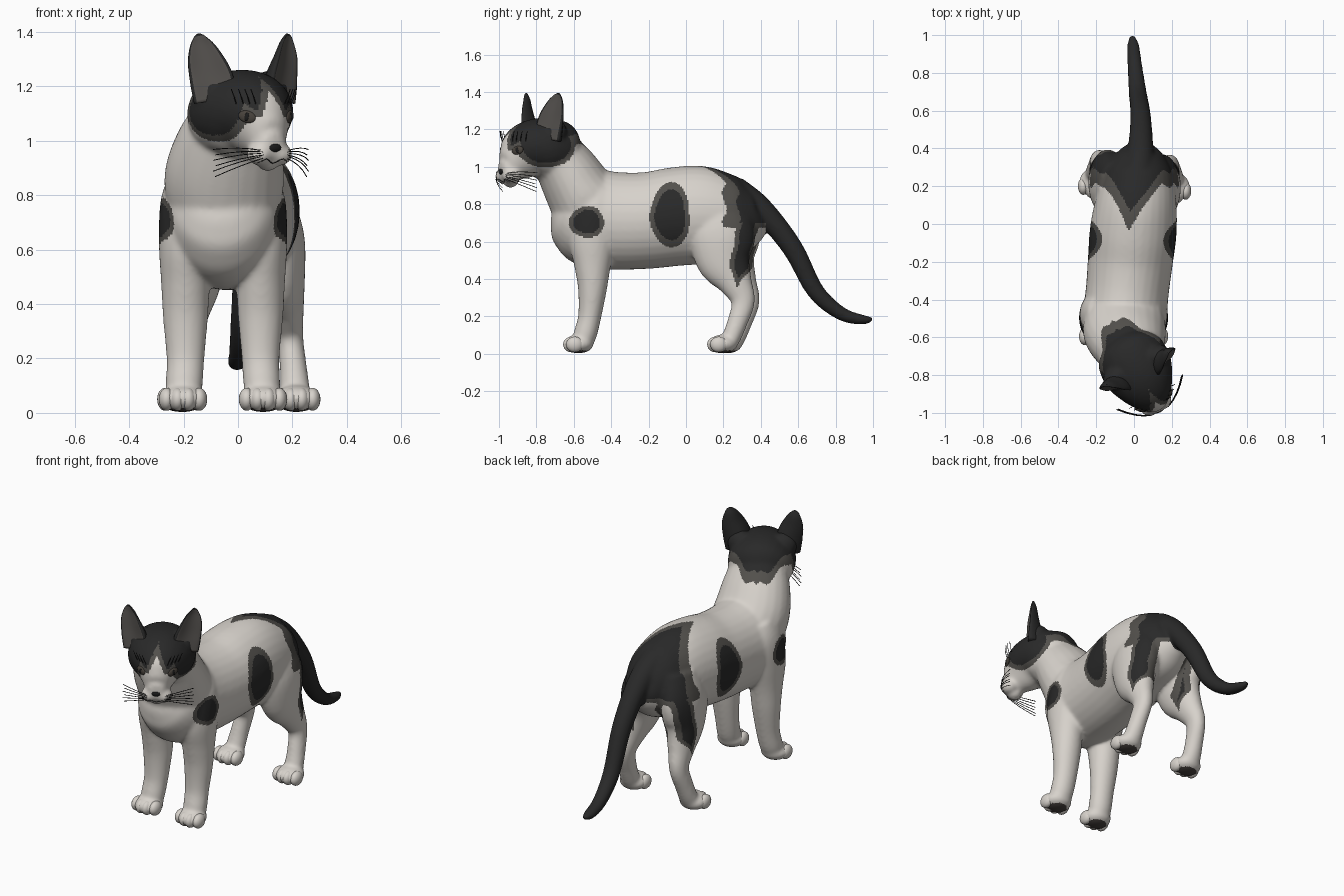
import bpy, bmesh, math
from mathutils import Vector, Matrix

old = bpy.data.objects.get("Cube")
if old:
    bpy.data.objects.remove(old, do_unlink=True)


def material(name, rgb):
    m = bpy.data.materials.new(name)
    m.use_nodes = True
    m.diffuse_color = (*rgb, 1)
    bsdf = m.node_tree.nodes["Principled BSDF"]
    bsdf.inputs["Base Color"].default_value = (*rgb, 1)
    bsdf.inputs["Roughness"].default_value = 0.8
    return m


WHITE = material("white fur", (0.68, 0.645, 0.6))
DARK = material("black fur", (0.022, 0.022, 0.022))
GREY = material("grey fur", (0.085, 0.08, 0.072))
INNER = material("inner ear", (0.09, 0.083, 0.077))
PAD = material("paw pad", (0.06, 0.05, 0.045))
EYE = material("eye", (0.065, 0.055, 0.045))
BLACK = material("nose black", (0.012, 0.012, 0.012))

# The head is turned towards the left; its parts use this local frame
HEAD = Matrix.Translation((0.02, -0.77, 0)) @ Matrix.Rotation(math.radians(28), 4, 'Z')
I4 = Matrix.Identity(4)


def tube(bm, pts, n=24, steps=5, curl=0.0, mat=I4):
    """Loft ellipses (x, y, z, half width, half depth) along a smooth path."""
    P = [Vector(p) for p in pts]
    path = []
    for i in range(len(P) - 1):
        a, b, c, d = P[max(i - 1, 0)], P[i], P[i + 1], P[min(i + 2, len(P) - 1)]
        for k in range(steps):
            t = k / steps
            path.append(b + (c - a) * (t / 2) + (a * 2 - b * 5 + c * 4 - d) * (t * t / 2)
                        + (b * 3 - a - c * 3 + d) * (t ** 3 / 2))
    path.append(P[-1])
    rings = []
    for i, p in enumerate(path):
        q, r = path[min(i + 1, len(path) - 1)], path[max(i - 1, 0)]
        t = (Vector(q[:3]) - Vector(r[:3])).normalized()
        u = Vector((1, 0, 0))
        u = (u - t * u.dot(t)).normalized()
        v = t.cross(u)
        w, h = max(p[3], 0.004), max(p[4], 0.004)
        ring = []
        for j in range(n):
            c, s = math.cos(math.tau * j / n), math.sin(math.tau * j / n)
            ring.append(bm.verts.new(mat @ (Vector(p[:3]) + u * (w * c) + v * (h * s - curl * w * c * c))))
        rings.append(ring)
    for i, (lo, hi) in enumerate(zip(rings, rings[1:])):
        for j in range(n):
            f = bm.faces.new((lo[j], lo[(j + 1) % n], hi[(j + 1) % n], hi[j]))
            front = n * 0.55 < j < n * 0.95 - 1
            f.material_index = int(curl > 0 and front and i < len(rings) - 5)
    bm.faces.new(rings[0][::-1])
    bm.faces.new(rings[-1])


def ball(bm, loc, size, mat=I4):
    m = mat @ Matrix.Translation(loc) @ Matrix.Diagonal((*size, 1))
    bmesh.ops.create_uvsphere(bm, u_segments=20, v_segments=12, radius=1, matrix=m)


def finish(bm, name, *mats):
    bmesh.ops.recalc_face_normals(bm, faces=bm.faces[:])
    me = bpy.data.meshes.new(name)
    bm.to_mesh(me)
    bm.free()
    for m in mats:
        me.materials.append(m)
    me.polygons.foreach_set("use_smooth", [True] * len(me.polygons))
    ob = bpy.data.objects.new(name, me)
    bpy.context.collection.objects.link(ob)
    return ob


bm = bmesh.new()
# Torso: y, top, bottom, half width
torso = [(-.68, .86, .74, .09), (-.65, .92, .64, .15), (-.6, .97, .54, .195), (-.5, .985, .46, .22),
         (-.35, .97, .45, .22), (-.2, .972, .455, .225), (-.05, .998, .47, .23), (.08, 1.005, .48, .22),
         (.2, .97, .5, .2), (.3, .925, .53, .17), (.38, .865, .6, .115), (.41, .8, .68, .07)]
tube(bm, [(y * .1, y, (t + b) / 2, w, (t - b) / 2) for y, t, b, w in torso], n=32)
# Neck
tube(bm, [(-.05, -.45, .68, .18, .2), (-.05, -.505, .77, .21, .21), (-.05, -.57, .87, .22, .185),
          (-.03, -.635, .98, .2, .165), (0, -.7, 1.08, .165, .14)])
# Head: y, height, half width, half height
skull = [(-.25, .972, .03, .03), (-.235, .975, .05, .055), (-.2, .99, .068, .078), (-.16, 1.025, .096, .115),
         (-.1, 1.075, .15, .15), (-.02, 1.097, .185, .163), (.08, 1.09, .185, .163),
         (.14, 1.08, .155, .14), (.185, 1.07, .09, .08)]
tube(bm, [(0, y, z, w, h) for y, z, w, h in skull], mat=HEAD)
for s in (-1, 1):
    ball(bm, (s * .04, -.205, .95), (.05, .05, .042), HEAD)
    ball(bm, (s * .12, .015, 1.185), (.075, .06, .075), HEAD)
ball(bm, (0, -.19, .922), (.042, .042, .035), HEAD)
# Tail
tube(bm, [(.02, .26, .87, .085, .08), (.035, .4, .775, .068, .065), (.035, .568, .568, .055, .056),
          (.02, .692, .336, .048, .047), (.005, .83, .215, .04, .037), (-.005, .95, .182, .032, .026),
          (-.01, 1.0, .19, .012, .01)])
# Legs: outward offset, y, z, half width, half depth
fore = [(.1, -.47, .87, .09, .1), (.125, -.48, .77, .105, .13), (.138, -.5, .62, .098, .13), (.138, -.5, .48, .09, .1),
        (.138, -.5, .35, .083, .078), (.138, -.515, .2, .07, .062), (.143, -.54, .1, .068, .062),
        (.146, -.56, .04, .06, .05)]
hind = [(.1, .17, .8, .09, .14), (.14, .19, .65, .1, .18), (.152, .205, .5, .092, .15), (.172, .265, .38, .068, .092),
        (.187, .305, .28, .05, .064), (.2, .275, .17, .05, .054), (.207, .24, .08, .055, .05), (.21, .22, .04, .05, .04)]
paws = []
for s in (-1, 1):
    back = .025 if s < 0 else 0
    tube(bm, [(-.055 + s * x, y, z, w, h) for x, y, z, w, h in fore])
    tube(bm, [(.003 + s * x, y + back, z, w, h) for x, y, z, w, h in hind])
    paws += [("front", s, -.055 + s * .147, -.575), ("hind", s, .003 + s * .211, .195 + back)]
for _, s, x, y in paws:
    ball(bm, (x, y, .052), (.084, .082, .05))

# Fuse the body parts into one smooth skin
rough = finish(bm, "body_rough")
mod = rough.modifiers.new("fuse", 'REMESH')
mod.mode, mod.voxel_size = 'VOXEL', 0.0088
mod = rough.modifiers.new("soften", 'SMOOTH')
mod.factor, mod.iterations = 0.5, 16
dg = bpy.context.evaluated_depsgraph_get()
skin = bpy.data.meshes.new_from_object(rough.evaluated_get(dg))
bpy.data.objects.remove(rough, do_unlink=True)
skin.name = "body"
body = bpy.data.objects.new("body", skin)
bpy.context.collection.objects.link(body)
skin.materials.clear()
for m in (WHITE, GREY, DARK, PAD):
    skin.materials.append(m)


# Coat markings: positive inside the black, slightly negative in the grey rim
def marking(p):
    x, y, z = p
    side = abs(x - .1 * y)
    if y < -.45 and z > .98:
        lx, ly, _ = HEAD.inverted() @ p
        wave = .016 * math.sin(abs(lx) * 55 + 1)
        cap = (z - 1.1 - .45 * abs(lx) - wave) * (.5 if ly > .08 else 1)
        cheek = (1 - math.hypot((ly + .05) / .13, (z - 1.125) / .105)) * .11 if abs(lx) > .06 else -1
        blaze = abs(lx) - max(0, 1.235 - z) * .48 if ly < -.04 else 1
        return min(max(cap, cheek), blaze)
    if y > .425:
        return 1
    ripple = .012 * math.sin(z * 40 + y * 25)
    spread = min(abs(x + .025 - .1 * y), .15)
    saddle = min((y - .055 - 1.5 * spread + ripple) * .32, z - .7)
    width = min(.036, (z - .4) * .6)
    stripe = min(width - abs(y - .285 - .18 * (z - .42)) + ripple * .3, side - .115)
    spots = [-1]
    if side > .1:
        for cy, cz, ry, rz in ((-.085, .74, .082, .135), (-.53, .705, .07, .063)):
            a = math.atan2(z - cz, y - cy)
            r = math.hypot((y - cy) / ry, (z - cz) / rz) + .05 * math.sin(3 * a + 1)
            spots.append((1 - r) * ry)
    return max(saddle, stripe, *spots)


for f in skin.polygons:
    f.use_smooth = True
    m = marking(f.center)
    f.material_index = 2 if m > 0 else 1 if m > -.024 else 0
    if f.center.z < .018 and f.normal.z < -.6:
        f.material_index = 3

# Toes
for kind, s, x, y in paws:
    bm = bmesh.new()
    for k in (-1.5, -.5, .5, 1.5):
        ball(bm, (x + k * .04, y - .044 + abs(k) * .016, .05), (.029, .046, .042))
    finish(bm, f"{kind}_toes_{'left' if s > 0 else 'right'}", WHITE)

# Cupped ears, turned outwards
for s, side in ((-1, "right"), (1, "left")):
    bm = bmesh.new()
    place = HEAD @ Matrix.Translation((s * .13, -.025, 0)) @ Matrix.Rotation(s * math.radians(27), 4, 'Z')
    tube(bm, [(0, .02, 1.15, .08, .045), (.015 * s, .018, 1.23, .08, .034), (.038 * s, .012, 1.3, .066, .022),
              (.053 * s, .008, 1.355, .043, .014), (.06 * s, .002, 1.383, .022, .008),
              (.062 * s, 0, 1.393, .007, .005)], curl=.45, mat=place)
    finish(bm, f"{side}_ear", DARK, INNER)


def on_face(x, z):
    """Point on the face in the head frame, seen from straight ahead."""
    hit, loc, _, _ = body.ray_cast(HEAD @ Vector((x, -.6, z)), HEAD.to_3x3() @ Vector((0, 1, 0)))
    return HEAD.inverted() @ loc if hit else Vector((x, -.15, z))


# Eyes and nose
for s, side in ((-1, "right"), (1, "left")):
    tilt = Matrix.Rotation(s * math.radians(40), 4, 'Z') @ Matrix.Rotation(s * math.radians(-15), 4, 'Y')
    for name, size, lift, mat in (("eye", (.034, .01, .022), 0, EYE), ("pupil", (.009, .005, .016), .007, BLACK)):
        bm = bmesh.new()
        ball(bm, (0, -lift, 0), size, HEAD @ Matrix.Translation(on_face(s * .088, 1.088)) @ tilt)
        finish(bm, f"{side}_{name}", mat)
bm = bmesh.new()
ball(bm, on_face(0, .975) + Vector((0, .008, 0)), (.03, .014, .018), HEAD)
finish(bm, "nose", BLACK)


def strands(name, lines, width):
    cu = bpy.data.curves.new(name, 'CURVE')
    cu.dimensions, cu.bevel_depth, cu.bevel_resolution = '3D', width, 1
    for line in lines:
        sp = cu.splines.new('POLY')
        sp.points.add(len(line) - 1)
        for pt, co in zip(sp.points, line):
            pt.co = (*(HEAD @ Vector(co)), 1)
    cu.materials.append(BLACK)
    bpy.context.collection.objects.link(bpy.data.objects.new(name, cu))


# Mouth, whiskers and brow hairs
strands("mouth", [[on_face(k * .012, .925 - .008 * math.cos(k * 1.1)) for k in range(-5, 6)]], .002)
whiskers, brows = [], []
for s in (-1, 1):
    for k in range(6):
        root = on_face(s * (.05 + .008 * (k % 2)), .935 + .006 * k)
        whiskers.append([root + Vector((s * .14 * t, .05 * t + .06 * t * t, (k - 3) * .014 * t - .025 * t * t))
                         for t in (0, .25, .5, .75, 1)])
    for k in range(4):
        root = on_face(s * (.06 + .018 * k), 1.135)
        brows.append([root + Vector((s * .022 * t, .01 * t * t - .012 * t, .055 * t)) for t in (0, .5, 1)])
strands("whiskers", whiskers, .0018)
strands("brow_hairs", brows, .0018)
